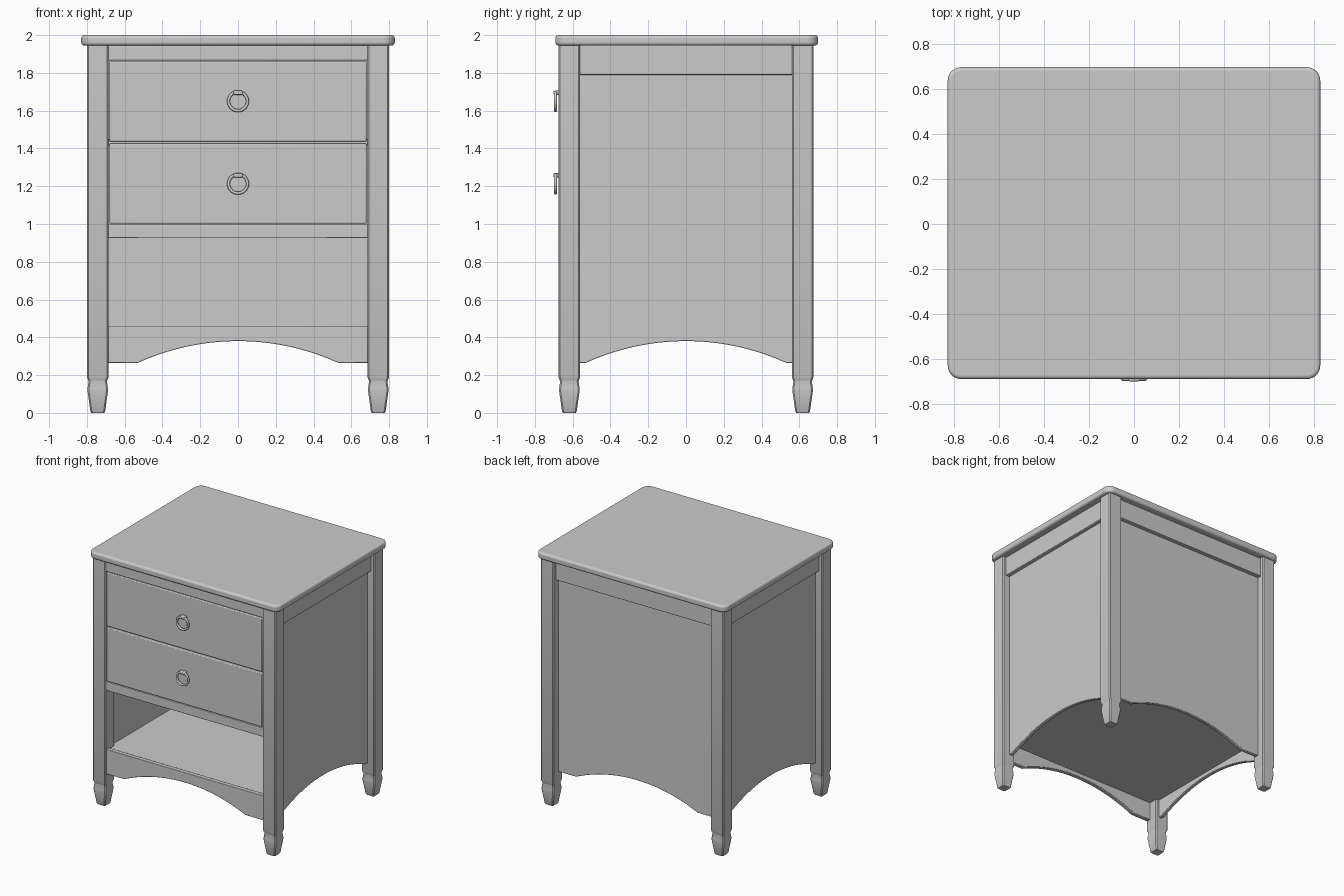
import bpy, bmesh, math
from mathutils import Matrix

if "Cube" in bpy.data.objects:
    bpy.data.objects.remove(bpy.data.objects["Cube"])


def finish(name, bm, bevel=0.0, segments=2, smooth=True):
    bmesh.ops.recalc_face_normals(bm, faces=bm.faces)
    mesh = bpy.data.meshes.new(name)
    bm.to_mesh(mesh)
    bm.free()
    ob = bpy.data.objects.new(name, mesh)
    bpy.context.collection.objects.link(ob)
    if bevel:
        mod = ob.modifiers.new("edge_round", 'BEVEL')
        mod.width = bevel
        mod.segments = segments
        mod.limit_method = 'ANGLE'
        mod.angle_limit = math.radians(35)
    if smooth:
        bpy.ops.object.select_all(action='DESELECT')
        ob.select_set(True)
        bpy.context.view_layer.objects.active = ob
        bpy.ops.object.shade_smooth_by_angle(angle=math.radians(35))
    return ob


def box(name, x, y, z, bevel=0.004):
    bm = bmesh.new()
    size = [b - a for a, b in (x, y, z)]
    mid = [(a + b) / 2 for a, b in (x, y, z)]
    bmesh.ops.create_cube(bm, size=1, matrix=Matrix.Translation(mid) @ Matrix.Diagonal((*size, 1)))
    return finish(name, bm, bevel)


def extrude_outline(bm, points, offset):
    face = bm.faces.new([bm.verts.new(p) for p in points])
    ext = bmesh.ops.extrude_face_region(bm, geom=[face])
    bmesh.ops.translate(bm, vec=offset, verts=[v for v in ext['geom'] if isinstance(v, bmesh.types.BMVert)])


def arched_panel(name, half, arch, z_top, depth, thick, angle):
    """Panel facing -y at y = -depth with an arched lower edge, turned about z."""
    low, rise = 0.265, 0.115
    r = (arch ** 2 + rise ** 2) / (2 * rise)
    t = math.asin(arch / r)
    pts = [(half, 0, z_top), (-half, 0, z_top), (-half, 0, low)]
    for i in range(25):
        a = -t + 2 * t * i / 24
        pts.append((r * math.sin(a), 0, low + rise - r + r * math.cos(a)))
    pts.append((half, 0, low))
    bm = bmesh.new()
    extrude_outline(bm, [(x, -depth, z) for x, _, z in pts], (0, thick, 0))
    bm.transform(Matrix.Rotation(angle, 4, 'Z'))
    return finish(name, bm, 0.004)


# Table top with rounded corners and edges
bm = bmesh.new()
outline = []
for sx, sy, start in ((1, 1, 0), (-1, 1, 90), (-1, -1, 180), (1, -1, 270)):
    for i in range(9):
        a = math.radians(start + 90 * i / 8)
        outline.append((sx * 0.77 + 0.06 * math.cos(a), 0.004 + sy * 0.635 + 0.06 * math.sin(a), 1.945))
extrude_outline(bm, outline, (0, 0, 0.055))
finish("table_top", bm, 0.016, 4)

# Four legs with shaped feet
LEG = [(0, 0.034), (0.008, 0.039), (0.115, 0.054), (0.13, 0.054),
       (0.165, 0.049), (0.177, 0.052), (0.19, 0.0575), (1.945, 0.0575)]
for side, sx in (("left", -1), ("right", 1)):
    for end, sy in (("front", -1), ("back", 1)):
        bm = bmesh.new()
        rings = []
        for z, h in LEG:
            c = h - 0.008
            shape = [(h, -c), (h, c), (c, h), (-c, h), (-h, c), (-h, -c), (-c, -h), (c, -h)]
            rings.append([bm.verts.new((sx * 0.7425 + x, sy * 0.6175 + y, z)) for x, y in shape])
        for lo, hi in zip(rings, rings[1:]):
            for i in range(8):
                j = (i + 1) % 8
                bm.faces.new((lo[i], lo[j], hi[j], hi[i]))
        bm.faces.new(rings[0])
        bm.faces.new(rings[-1])
        finish(f"{end}_{side}_leg", bm)

# Side and back panels, and the front apron
arched_panel("right_panel", 0.565, 0.53, 1.945, 0.74, 0.03, math.pi / 2)
arched_panel("left_panel", 0.565, 0.53, 1.945, 0.74, 0.03, -math.pi / 2)
arched_panel("back_panel", 0.69, 0.53, 1.945, 0.615, 0.03, math.pi)
arched_panel("front_apron", 0.687, 0.53, 0.46, 0.665, 0.035, 0)

# Upper rails on the sides and back
for side, sx in (("left", -1), ("right", 1)):
    box(f"{side}_top_rail", sorted((sx * 0.73, sx * 0.772)), (-0.565, 0.565), (1.79, 1.945))
box("back_top_rail", (-0.69, 0.69), (0.605, 0.647), (1.79, 1.945))

# Front rails, compartment ceiling and lower shelf
box("front_top_rail", (-0.69, 0.69), (-0.667, -0.60), (1.865, 1.945))
box("front_middle_rail", (-0.69, 0.69), (-0.65, -0.60), (1.415, 1.45))
box("front_lower_rail", (-0.69, 0.69), (-0.667, -0.60), (0.925, 0.997))
box("drawer_floor", (-0.72, 0.72), (-0.61, 0.60), (0.94, 0.98), 0)
box("lower_shelf", (-0.715, 0.715), (-0.635, 0.60), (0.41, 0.45), 0)

# Drawer fronts with ring pulls
for name, z0, zc in (("upper", 1.437, 1.65), ("lower", 1.002, 1.213)):
    box(f"{name}_drawer_front", (-0.68, 0.68), (-0.672, -0.63), (z0, z0 + 0.424), 0.006)
    box(f"{name}_pull_bracket", (-0.024, 0.024), (-0.701, -0.668), (zc + 0.034, zc + 0.056), 0.005)
    bpy.ops.mesh.primitive_torus_add(location=(0, -0.691, zc), rotation=(math.pi / 2, 0, 0),
                                     major_segments=40, minor_segments=12,
                                     major_radius=0.05, minor_radius=0.008)
    bpy.context.object.name = f"{name}_pull_ring"
    bpy.ops.object.shade_smooth_by_angle(angle=math.radians(60))
